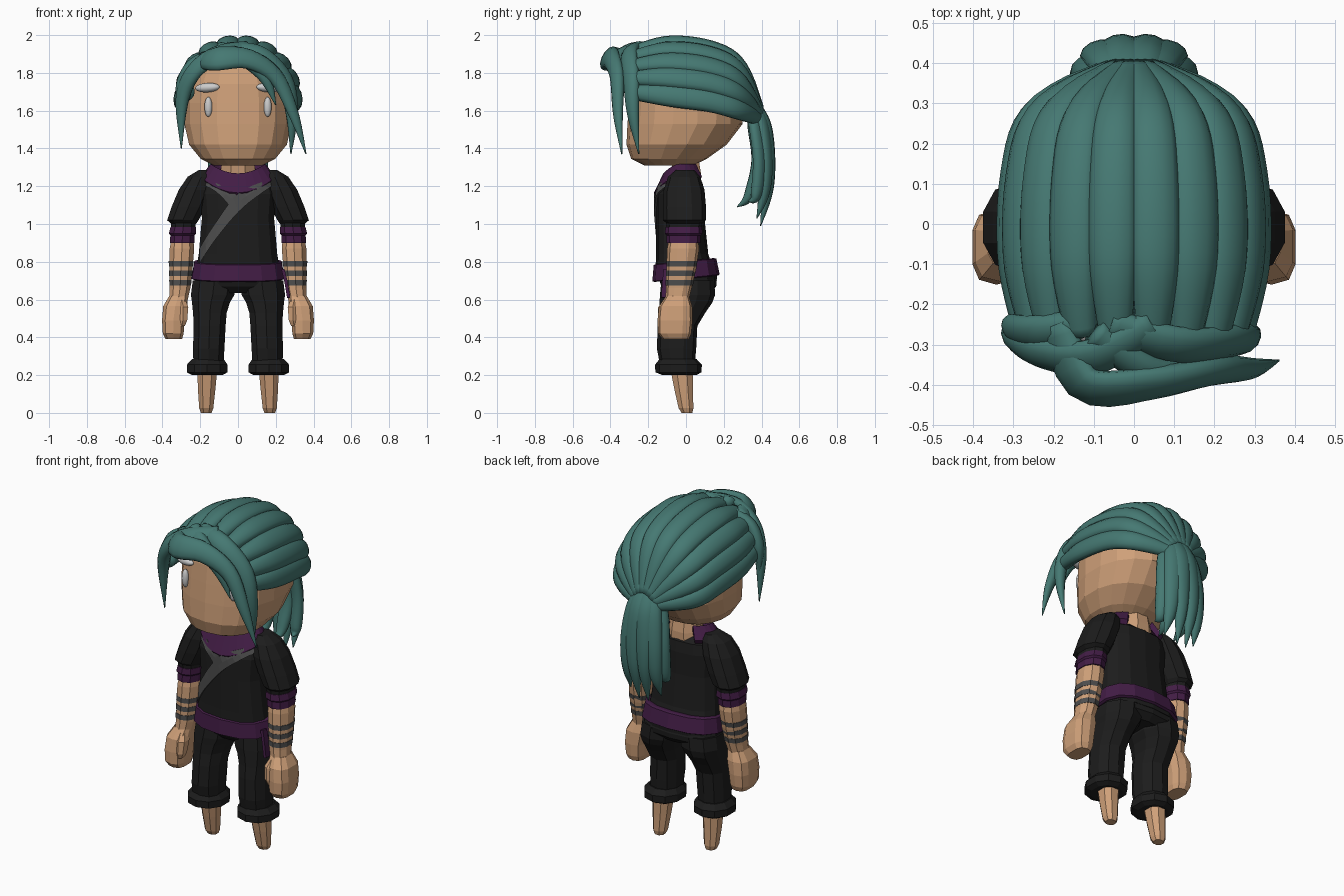
import bpy, bmesh, math
from mathutils import Vector
from mathutils.bvhtree import BVHTree


def material(name, rgb):
    m = bpy.data.materials.new(name)
    m.diffuse_color = (*rgb, 1)
    return m


SKIN = material("skin", (0.62, 0.35, 0.19))
BLACK = material("black cloth", (0.012, 0.012, 0.012))
PURPLE = material("purple cloth", (0.055, 0.012, 0.06))
GREY = material("grey cloth", (0.075, 0.075, 0.075))
HAIR = material("teal hair", (0.06, 0.19, 0.17))
WHITE = material("white", (1, 1, 1))


def finish(name, bm, mat, mirror=False, smooth=False):
    bmesh.ops.recalc_face_normals(bm, faces=bm.faces)
    me = bpy.data.meshes.new(name)
    bm.to_mesh(me)
    bm.free()
    me.materials.append(mat)
    for p in me.polygons:
        p.use_smooth = smooth
    ob = bpy.data.objects.new(name, me)
    bpy.context.collection.objects.link(ob)
    if mirror:
        ob.modifiers.new("Mirror", 'MIRROR').use_mirror_merge = False
    return ob


def skin_rings(rings):
    bm = bmesh.new()
    loops = [[bm.verts.new(p) for p in r] for r in rings]
    n = len(loops[0])
    for a, b in zip(loops, loops[1:]):
        for i in range(n):
            j = (i + 1) % n
            bm.faces.new((a[i], a[j], b[j], b[i]))
    bm.faces.new(loops[0])
    bm.faces.new(loops[-1])
    return bm


def loft(name, rings, mat, n=10, e=2.0, tilt=0.0, mirror=False):
    """Stack of rings (z, cx, cy, rx, ry); e squares the outline, tilt raises the back."""
    out = []
    for z, cx, cy, rx, ry in rings:
        ring = []
        for i in range(n):
            t = math.tau * (i + 0.5) / n
            c, s = math.cos(t), math.sin(t)
            x = cx + rx * math.copysign(abs(c) ** (2 / e), c)
            y = cy + ry * math.copysign(abs(s) ** (2 / e), s)
            ring.append((x, y, z + tilt * y))
        out.append(ring)
    return finish(name, skin_rings(out), mat, mirror)


def spline(pts, t):
    """Catmull-Rom through pts, t from 0 to 1."""
    u = t * (len(pts) - 1)
    i = min(int(u), len(pts) - 2)
    f = u - i
    a, b, c, d = (pts[max(0, min(len(pts) - 1, k))] for k in (i - 1, i, i + 1, i + 2))
    return b + (c - a) * (f / 2) + (a * 2 - b * 5 + c * 4 - d) * (f * f / 2) \
        + (b * 3 - a - c * 3 + d) * (f ** 3 / 2)


def strand(name, pts, widths, thick, centre, mat=HAIR, sides=12, steps=22, mirror=False):
    """Flattened lock of hair, its broad side turned away from centre."""
    pts = [Vector(p) for p in pts]
    rings = []
    for k in range(steps + 1):
        t = k / steps
        p = spline(pts, t)
        tan = (spline(pts, min(1, t + .02)) - spline(pts, max(0, t - .02))).normalized()
        out = p - Vector(centre)
        out = (out - tan * out.dot(tan)).normalized()
        side = tan.cross(out)
        w = max(0.002, spline(widths, t))
        h = min(thick, w * 0.8)
        rings.append([p + side * (w * math.cos(a)) + out * (h * math.sin(a))
                      for a in (math.tau * (i + .5) / sides for i in range(sides))])
    return finish(name, skin_rings(rings), mat, mirror, sides > 4)


# head, neck and the scalp under the hair
loft("head", [(1.31, 0, -.09, .13, .13), (1.345, 0, -.09, .2, .2),
              (1.42, 0, -.05, .262, .265), (1.53, 0, -.005, .288, .305),
              (1.64, 0, 0, .29, .3), (1.74, 0, -.01, .275, .28),
              (1.83, 0, -.03, .235, .235), (1.91, 0, -.04, .14, .15)], SKIN, 18, 2.25)
loft("neck", [(1.15, 0, 0, .12, .085), (1.27, 0, .005, .10, .08), (1.36, 0, -.01, .09, .08)], SKIN, 8)
loft("scalp", [(1.83, 0, -.03, .243, .246), (1.90, 0, -.04, .18, .21),
               (1.945, 0, -.05, .09, .13)], HAIR, 18, 2.25)

# shirt body
torso = loft("shirt", [(.70, 0, 0, .235, .165), (.84, 0, -.02, .212, .138),
                       (1.03, 0, -.03, .195, .128), (1.16, 0, -.03, .205, .128),
                       (1.22, 0, -.025, .19, .112), (1.255, 0, -.025, .13, .075)], BLACK, 14, 2.6)

# open collar with a pointed front, left open at the back
cols = []
for i in range(21):
    a = math.radians(-145 + 290 * i / 20)
    s, c = math.sin(a), math.cos(a)
    v = max(0, c) ** 2
    cols.append([(.145 * s, -.025 - .095 * c, 1.318 - .05 * v),
                 (.20 * s, -.03 - .14 * c, 1.25 - .085 * v),
                 (.185 * s, -.03 - .12 * c, 1.225 - .085 * v),
                 (.12 * s, -.025 - .08 * c, 1.29 - .05 * v)])
finish("collar", skin_rings(cols), PURPLE)

# crossed grey lapels laid over the shirt front
tree = BVHTree.FromPolygons([v.co for v in torso.data.vertices],
                            [tuple(p.vertices) for p in torso.data.polygons])


def on_shirt(x, z, off):
    hit = tree.ray_cast(Vector((x, -1, z)), Vector((0, 1, 0)))[0]
    return (x, (hit.y if hit else -.06) - off, z)


def lapel(name, upper, lower, off):
    up, lo = ([Vector((x, 0, z)) for x, z in e] for e in (upper, lower))
    rings = []
    for k in range(19):
        u, w = spline(up, k / 18), spline(lo, k / 18)
        m = (u + w) / 2
        rings.append([on_shirt(q.x, q.z, o) for q, o in
                      ((u, off), (m, off), (w, off), (w, -.01), (m, -.01), (u, -.01))])
    finish(name, skin_rings(rings), GREY)


lapel("long_lapel", [(.16, 1.235), (.0, 1.16), (-.13, .99), (-.205, .87)],
      [(.215, 1.225), (.03, 1.09), (-.11, .93), (-.205, .79)], .012)
lapel("short_lapel", [(-.16, 1.235), (-.07, 1.195), (.0, 1.15)],
      [(-.21, 1.225), (-.11, 1.165), (-.04, 1.09)], .009)

# belt and its hanging end
loft("belt", [(.71, 0, 0, .24, .168), (.715, 0, 0, .250, .178),
              (.80, 0, -.005, .236, .166), (.805, 0, -.005, .22, .152)], PURPLE, 14, 2.5, .1)
strand("belt_end", [(.238, -.10, .76), (.255, -.105, .69), (.268, -.11, .61)],
       [.025, .03, .03], .012, (0, -.1, .7), PURPLE, 4, 4)

# trousers with an arched crotch, turned-up hems and feet
loft("hips", [(.635, 0, .015, .14, .11), (.67, 0, .015, .225, .145), (.74, 0, .005, .232, .16)],
     BLACK, 14, 2.5)
loft("trouser_leg", [(.24, .157, -.045, .082, .09), (.34, .155, -.05, .087, .104),
                     (.46, .15, -.045, .088, .105), (.53, .149, -.02, .093, .122),
                     (.585, .143, 0, .105, .14), (.625, .134, .008, .12, .146),
                     (.70, .125, .01, .12, .14)], BLACK, 10, 2.3, mirror=True)
loft("trouser_hem", [(.20, .163, -.035, .085, .09), (.215, .163, -.04, .113, .122),
                     (.255, .163, -.04, .113, .124), (.285, .16, -.042, .088, .098)],
     BLACK, 10, 2.1, mirror=True)
loft("foot", [(0, .168, .005, .03, .03), (.025, .168, 0, .04, .042), (.12, .166, -.012, .049, .052),
              (.22, .163, -.022, .056, .062)], SKIN, 8, 2.3, mirror=True)

# sleeves and their purple cuffs
loft("sleeve", [(1.285, .175, -.005, .035, .05), (1.25, .195, -.01, .075, .085),
                (1.18, .225, -.01, .093, .108), (1.09, .262, -.008, .094, .114),
                (1.02, .292, -.008, .087, .113), (1.0, .288, -.01, .068, .09)],
     BLACK, 10, 2.2, mirror=True)
loft("sleeve_lining", [(1.03, .289, -.01, .07, .1), (.975, .29, -.01, .068, .092)],
     BLACK, 10, 2.2, mirror=True)
loft("sleeve_cuff", [(.985, .29, -.012, .07, .096), (.95, .294, -.012, .075, .1),
                     (.94, .294, -.012, .067, .09), (.90, .296, -.014, .068, .09)],
     PURPLE, 10, 2.2, mirror=True)

# bare forearms, wrist wraps and fists
loft("forearm", [(.96, .292, -.012, .055, .07), (.87, .297, -.015, .068, .085),
                 (.76, .302, -.025, .064, .079), (.66, .307, -.038, .057, .068),
                 (.58, .318, -.05, .05, .06)], SKIN, 10, 2.2, mirror=True)
for i in range(3):
    z, y, r = .675 + .05 * i, -.036 + .006 * i, .06 + .0035 * i
    loft("wrist_wrap", [(z, .306 - .002 * i, y, r, r + .013),
                        (z + .028, .305 - .002 * i, y + .003, r + .002, r + .015)],
         GREY, 10, 2.2, mirror=True)
loft("fist", [(.62, .315, -.045, .05, .06), (.565, .332, -.055, .066, .088),
              (.49, .342, -.058, .062, .093), (.42, .343, -.06, .057, .088),
              (.39, .34, -.055, .045, .07)], SKIN, 10, 3.0, mirror=True)
loft("thumb", [(.60, .298, -.085, .022, .03), (.56, .29, -.105, .03, .042),
               (.49, .292, -.115, .026, .035), (.46, .297, -.115, .018, .024)],
     SKIN, 6, 2.5, mirror=True)


# eyes and brows
def pill(name, loc, scale, turn):
    bm = bmesh.new()
    bmesh.ops.create_uvsphere(bm, u_segments=16, v_segments=10, radius=1)
    ob = finish(name, bm, WHITE, smooth=True)
    ob.location, ob.scale, ob.rotation_euler = loc, scale, turn


for s in (-1, 1):
    pill("eye", (s * .157, -.27, 1.62), (.021, .02, .053), (0, 0, s * .4))
    pill("brow", (s * .162, -.262, 1.722), (.068, .028, .025), (0, s * .06, s * .3))

# swept-back scalp locks, gathered at the back of the head
CENTRE = (0, .05, 1.6)
for deg in (10, 30, 50, 69, 88):
    s, c = math.sin(math.radians(deg)), math.cos(math.radians(deg))
    path = [(.262 * s, -.275, 1.69 + .225 * c), (.302 * s, -.09, 1.67 + .295 * c),
            (.295 * s, .13, 1.64 + .30 * c), (.24 * s, .28, 1.595 + .255 * c),
            (.055 * s, .385, 1.555 + .06 * c)]
    strand("scalp_lock", path, [.042, .06, .06, .053, .035], .036, CENTRE, mirror=True)

# ponytail
TAIL = (0, .15, 1.35)
for x, y, tx, ty, tz in ((.035, .44, .03, .395, .99), (.085, .425, .10, .375, 1.03),
                         (.06, .38, .05, .27, 1.09), (.11, .39, .13, .33, 1.12)):
    strand("ponytail_lock", [(.02, .36, 1.63), (x * .7, y - .02, 1.52), (x, y, 1.33),
                             ((x + tx) / 2, (y + ty) / 2 + .01, 1.15), (tx, ty, tz)],
           [.05, .055, .05, .035, .003], .033, TAIL, mirror=True)

# fringe: locks swept to each side of the face
FACE = (0, 0, 1.65)
fringe = [
    ([(-.19, -.25, 1.87), (-.12, -.40, 1.875), (.05, -.395, 1.875), (.2, -.365, 1.78),
      (.295, -.36, 1.58), (.36, -.34, 1.37)], [.05, .07, .058, .045, .03, .003]),
    ([(-.06, -.25, 1.925), (.11, -.3, 1.90), (.245, -.29, 1.77), (.285, -.28, 1.58),
      (.28, -.25, 1.37)], [.045, .055, .05, .035, .003]),
    ([(-.1, -.27, 1.93), (.03, -.36, 1.88), (.14, -.37, 1.78), (.20, -.36, 1.63)],
     [.04, .045, .035, .003]),
    ([(.05, -.25, 1.93), (-.1, -.33, 1.90), (-.23, -.32, 1.81), (-.295, -.28, 1.66),
      (-.30, -.26, 1.40)], [.045, .055, .05, .04, .003]),
    ([(-.14, -.25, 1.89), (-.24, -.27, 1.83), (-.295, -.26, 1.72), (-.31, -.25, 1.58)],
     [.04, .05, .04, .003]),
]
for pts, w in fringe:
    strand("fringe_lock", pts, w, .034, FACE)
